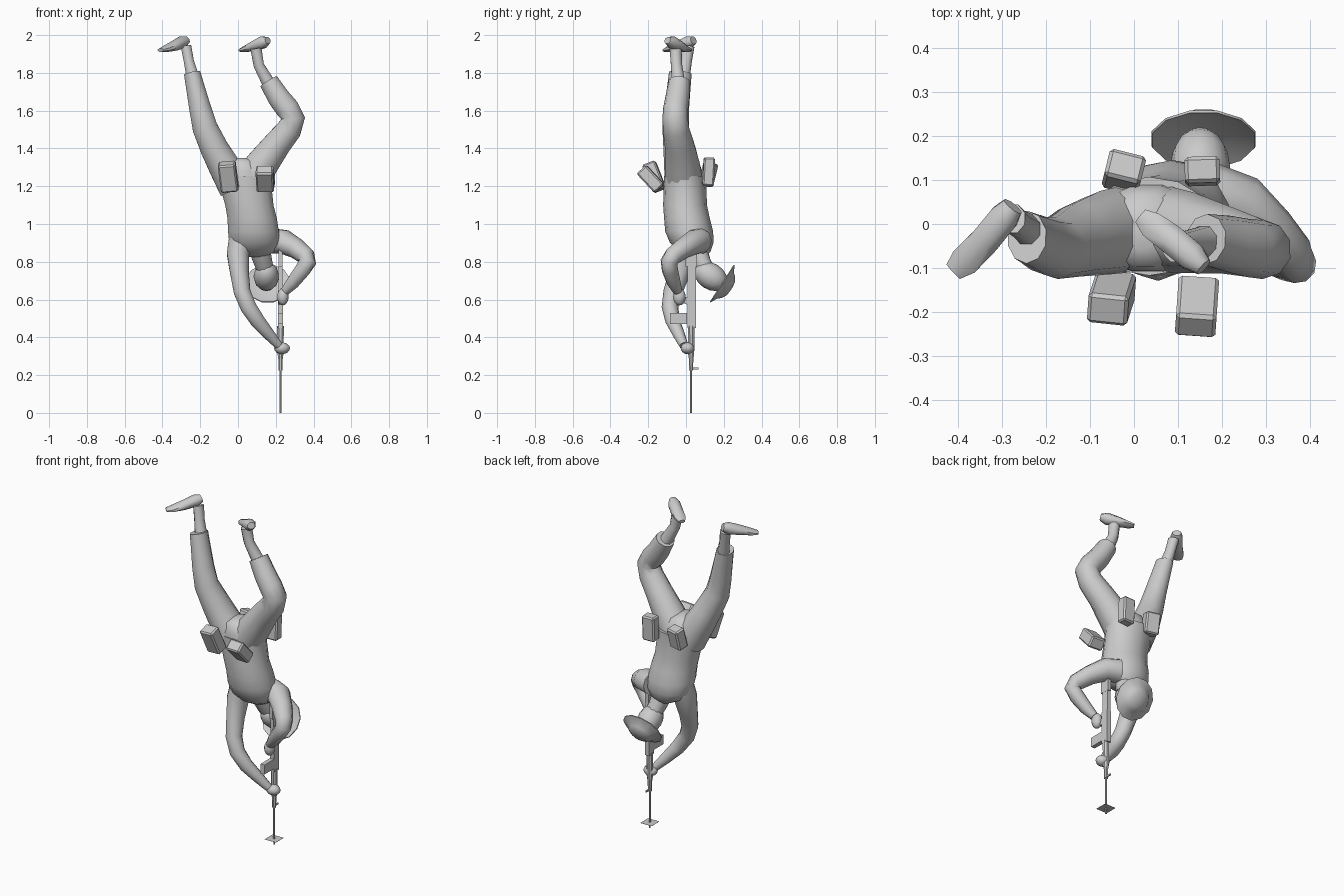
import bpy, bmesh, math
from mathutils import Vector, Matrix

grey = bpy.data.materials.new("plain_grey")
grey.diffuse_color = (0.6, 0.6, 0.6, 1)


def finish(name, bm, angle=None):
    bmesh.ops.recalc_face_normals(bm, faces=bm.faces[:])
    me = bpy.data.meshes.new(name)
    bm.to_mesh(me)
    bm.free()
    me.materials.append(grey)
    if angle:
        for p in me.polygons:
            p.use_smooth = True
        me.set_sharp_from_angle(angle=math.radians(angle))
    ob = bpy.data.objects.new(name, me)
    bpy.context.collection.objects.link(ob)
    return ob


def loft(name, rings, sides=10, ref=(0, 1, 0), axis=None, angle=50):
    """Tube through rings of (centre, side radius, radius towards ref)."""
    bm = bmesh.new()
    ref = Vector(ref)
    pts = [Vector(r[0]) for r in rings]
    loops = []
    for i, (c, ra, rb) in enumerate(rings):
        a, b = pts[max(i - 1, 0)], pts[min(i + 1, len(pts) - 1)]
        t = Vector(axis) if axis else (b - a).normalized()
        u = t.cross(ref).normalized()
        v = u.cross(t)
        ang = [2 * math.pi * (k + 0.5) / sides for k in range(sides)]
        loops.append([bm.verts.new(pts[i] + u * ra * math.cos(w) + v * rb * math.sin(w)) for w in ang])
    for p, q in zip(loops, loops[1:]):
        for k in range(sides):
            j = (k + 1) % sides
            bm.faces.new((p[k], p[j], q[j], q[k]))
    bm.faces.new(loops[0])
    bm.faces.new(loops[-1])
    return finish(name, bm, angle)


def box(name, centre, size, rx=0, ry=0, rz=0, bevel=0):
    bm = bmesh.new()
    rot = Matrix.Rotation(math.radians(rz), 4, 'Z') @ Matrix.Rotation(math.radians(ry), 4, 'Y') \
        @ Matrix.Rotation(math.radians(rx), 4, 'X')
    bmesh.ops.create_cube(bm, size=1, matrix=Matrix.Translation(centre) @ rot @ Matrix.Diagonal((*size, 1)))
    if bevel:
        bmesh.ops.bevel(bm, geom=bm.edges[:], offset=bevel, segments=1, affect='EDGES')
    return finish(name, bm)


def ball(name, centre, radii, rot=Matrix()):
    bm = bmesh.new()
    bmesh.ops.create_uvsphere(bm, u_segments=12, v_segments=8, radius=1,
                              matrix=Matrix.Translation(centre) @ rot @ Matrix.Diagonal((*radii, 1)))
    return finish(name, bm, 60)


# Jacket, hem first and shoulders last
loft("jacket", [((.035, -.005, 1.255), .15, .112), ((.037, -.005, 1.22), .142, .112),
                ((.06, -.005, 1.1), .131, .116), ((.075, .005, 1.03), .134, .121),
                ((.082, .017, .96), .138, .127), ((.088, .03, .9), .138, .115),
                ((.09, .045, .855), .105, .085), ((.1, .06, .825), .05, .045)],
     sides=14, axis=(.0, 0, -1))
loft("hips", [((.035, -.01, 1.2), .14, .105), ((.03, -.01, 1.28), .13, .1),
              ((.025, -.015, 1.33), .08, .085), ((.02, -.02, 1.35), .03, .04)], sides=12, axis=(0, 0, 1))

# Trousers
loft("straight_leg", [((-.01, -.01, 1.2), .1, .1), ((-.07, -.02, 1.3), .088, .096),
                      ((-.125, -.035, 1.4), .078, .085), ((-.175, -.055, 1.51), .07, .07),
                      ((-.2, -.05, 1.61), .061, .066), ((-.225, -.038, 1.72), .052, .062),
                      ((-.243, -.03, 1.8), .046, .06)])
loft("bent_leg", [((.06, -.01, 1.22), .1, .1), ((.13, -.02, 1.32), .09, .092),
                  ((.205, -.035, 1.42), .077, .078), ((.27, -.052, 1.5), .07, .07),
                  ((.292, -.058, 1.56), .066, .067), ((.262, -.055, 1.61), .066, .066),
                  ((.215, -.045, 1.67), .062, .064), ((.163, -.035, 1.755), .054, .058)])

# Boots, soles facing upward
loft("straight_ankle", [((-.24, -.015, 1.78), .036, .038), ((-.26, 0, 1.86), .029, .033),
                        ((-.275, .012, 1.94), .03, .035)], sides=8)
loft("bent_ankle", [((.165, -.04, 1.74), .038, .038), ((.11, -.05, 1.84), .03, .032),
                    ((.095, -.055, 1.93), .032, .034)], sides=8)
loft("straight_foot", [((-.275, .04, 1.972), .026, .022), ((-.295, .015, 1.962), .036, .034),
                       ((-.34, -.04, 1.942), .036, .027), ((-.385, -.085, 1.926), .037, .017),
                       ((-.41, -.108, 1.92), .024, .01)], sides=8, ref=(0, 0, 1))
loft("bent_foot", [((.158, -.098, 1.972), .022, .02), ((.133, -.075, 1.962), .035, .034),
                   ((.085, -.035, 1.942), .036, .027), ((.04, -.002, 1.926), .033, .017),
                   ((.015, .018, 1.92), .02, .01)], sides=8, ref=(0, 0, 1))

# Arms and hands
loft("straight_arm", [((.02, .02, .93), .07, .075), ((0, 0, .84), .062, .07),
                      ((.008, -.035, .74), .052, .056), ((.022, -.07, .64), .046, .05),
                      ((.055, -.085, .56), .045, .044), ((.105, -.07, .485), .041, .039),
                      ((.16, -.04, .42), .033, .033), ((.215, -.012, .358), .023, .024)])
loft("bent_arm", [((.17, .07, .91), .07, .07), ((.245, .045, .905), .065, .068),
                  ((.31, -.015, .87), .054, .058), ((.36, -.07, .83), .048, .05),
                  ((.37, -.09, .8), .045, .046), ((.34, -.085, .755), .043, .043),
                  ((.29, -.065, .69), .036, .037), ((.25, -.045, .645), .025, .026)], ref=(1, 1, 0))
ball("support_hand", (.233, .008, .342), (.042, .036, .031))
ball("trigger_hand", (.238, -.035, .615), (.03, .033, .046))

# Head, neck and wide-brimmed helmet, tipped backward
n = Vector((0, .84, -.54)).normalized()
crown = Vector((.158, .192, .685))
tilt = n.to_track_quat('Z', 'Y').to_matrix().to_4x4()
loft("neck", [((.11, .05, .88), .06, .055), ((.135, .085, .79), .05, .05), ((.15, .12, .74), .045, .045)])
ball("head", crown - n * .07 + Vector((-.008, -.002, 0)), (.068, .07, .095), tilt)
loft("helmet", [(crown + n * d, r, r) for r, d in
                ((.066, .016), (.12, -.003), (.122, .002), (.082, .022), (.072, .036), (.045, .052), (.012, .057))],
     sides=12, ref=(1, 0, 0), axis=n, angle=35)

# Belt pouches
for name, c, s, rx, ry, rz in (
        ("front_left_pouch", (-.051, -.168, 1.25), (.092, .072, .155), 22, -5, -6),
        ("front_right_pouch", (.143, -.187, 1.238), (.092, .068, .14), 43, 0, -4),
        ("back_left_pouch", (-.023, .118, 1.262), (.085, .066, .125), -14, 0, -14),
        ("back_right_pouch", (.155, .12, 1.277), (.08, .06, .15), -3, 0, 2)):
    box(name, c, s, rx, ry, rz, bevel=.008)

# Rifle, muzzle down
X, Y = .225, .027
for name, rs in (("barrel", ((0, .005), (.22, .006), (.3, .006))),
                 ("muzzle_sleeve", ((.225, .011), (.29, .013))),
                 ("handguard", ((.29, .014), (.32, .018), (.46, .019)))):
    loft(name, [((X, Y, z), r, r) for z, r in rs], sides=8, axis=(0, 0, 1), angle=30)
box("receiver", (X, .03, .55), (.028, .046, .2))
box("stock", (X, .03, .72), (.02, .045, .16))
box("butt", (X, .027, .825), (.022, .06, .1))
box("magazine", (X, -.04, .5), (.026, .09, .058))
box("grip", (X, -.015, .6), (.022, .06, .035), rx=-20)
box("front_sight", (X, .048, .235), (.007, .034, .01))
box("muzzle_plate", (X, Y, .034), (.075, .075, .001))
